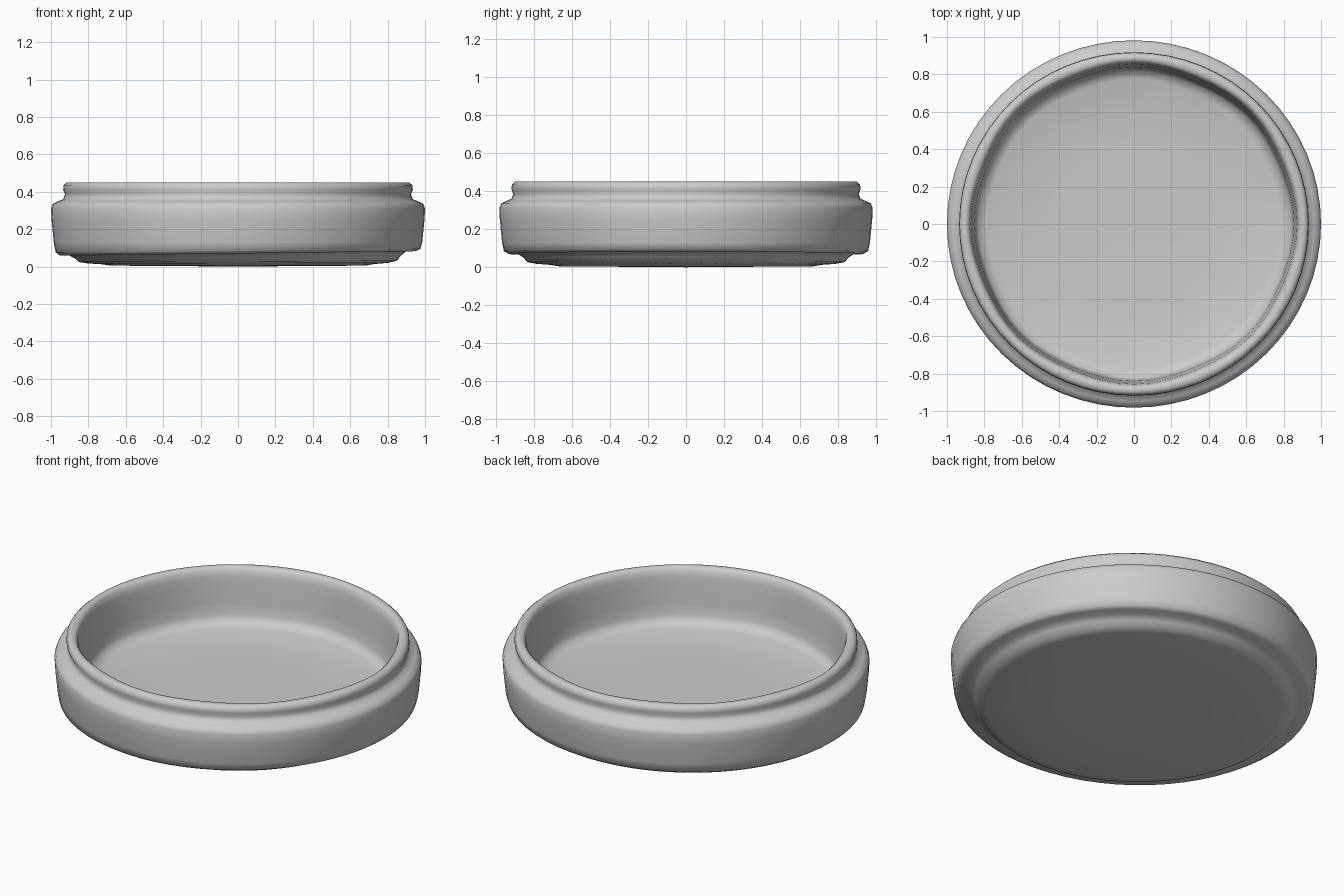
import bpy, bmesh, math

cube = bpy.data.objects.get("Cube")
if cube:
    bpy.data.objects.remove(cube, do_unlink=True)

grey = bpy.data.materials.new("matte grey")
grey.use_nodes = True
color = (0.6, 0.6, 0.6, 1)
grey.diffuse_color = color
grey.node_tree.nodes["Principled BSDF"].inputs["Base Color"].default_value = color

# Section from the underside centre, over the rim, to the floor centre
profile = [
    (0.4, 0.003), (0.68, 0.005), (0.73, 0.013), (0.8, 0.018), (0.85, 0.027),
    (0.87, 0.05), (0.9, 0.07), (0.95, 0.07), (0.975, 0.085), (0.985, 0.13),
    (0.997, 0.25), (1.0, 0.31), (0.99, 0.335), (0.965, 0.348), (0.935, 0.36),
    (0.925, 0.385), (0.935, 0.41), (0.932, 0.435), (0.915, 0.45), (0.895, 0.45),
    (0.88, 0.435), (0.872, 0.4), (0.868, 0.36), (0.855, 0.25), (0.85, 0.18),
    (0.835, 0.145), (0.79, 0.128), (0.4, 0.125)]
SEGMENTS = 64


def dish_point(r, z, a):
    # Hand-made unevenness: a slightly faceted hollow and a tilted base edge
    inner = 1 if z > 0.1 and r < 0.9 else 0
    r *= 1 - 0.012 * inner * (1 - math.cos(8 * a)) / 2
    z += 0.012 * math.cos(a) * max(0, 1 - abs(z - 0.07) / 0.06)
    return r * math.cos(a), r * math.sin(a) * 0.982, z


bm = bmesh.new()
rings = []
for r, z in profile:
    rings.append([bm.verts.new(dish_point(r, z, math.tau * i / SEGMENTS))
                  for i in range(SEGMENTS)])
for low, high in zip(rings, rings[1:]):
    for i in range(SEGMENTS):
        j = (i + 1) % SEGMENTS
        bm.faces.new((low[i], low[j], high[j], high[i]))

# Close the underside and the floor with fans
for ring, z in ((rings[0], 0.0), (rings[-1], 0.125)):
    centre = bm.verts.new((0, 0, z))
    for i in range(SEGMENTS):
        bm.faces.new((ring[i], ring[(i + 1) % SEGMENTS], centre))
bmesh.ops.recalc_face_normals(bm, faces=bm.faces)

mesh = bpy.data.meshes.new("round_dish")
bm.to_mesh(mesh)
bm.free()
mesh.materials.append(grey)
dish = bpy.data.objects.new("round_dish", mesh)
bpy.context.collection.objects.link(dish)
bpy.context.view_layer.objects.active = dish
dish.select_set(True)
bpy.ops.object.shade_smooth_by_angle(angle=math.radians(60))
